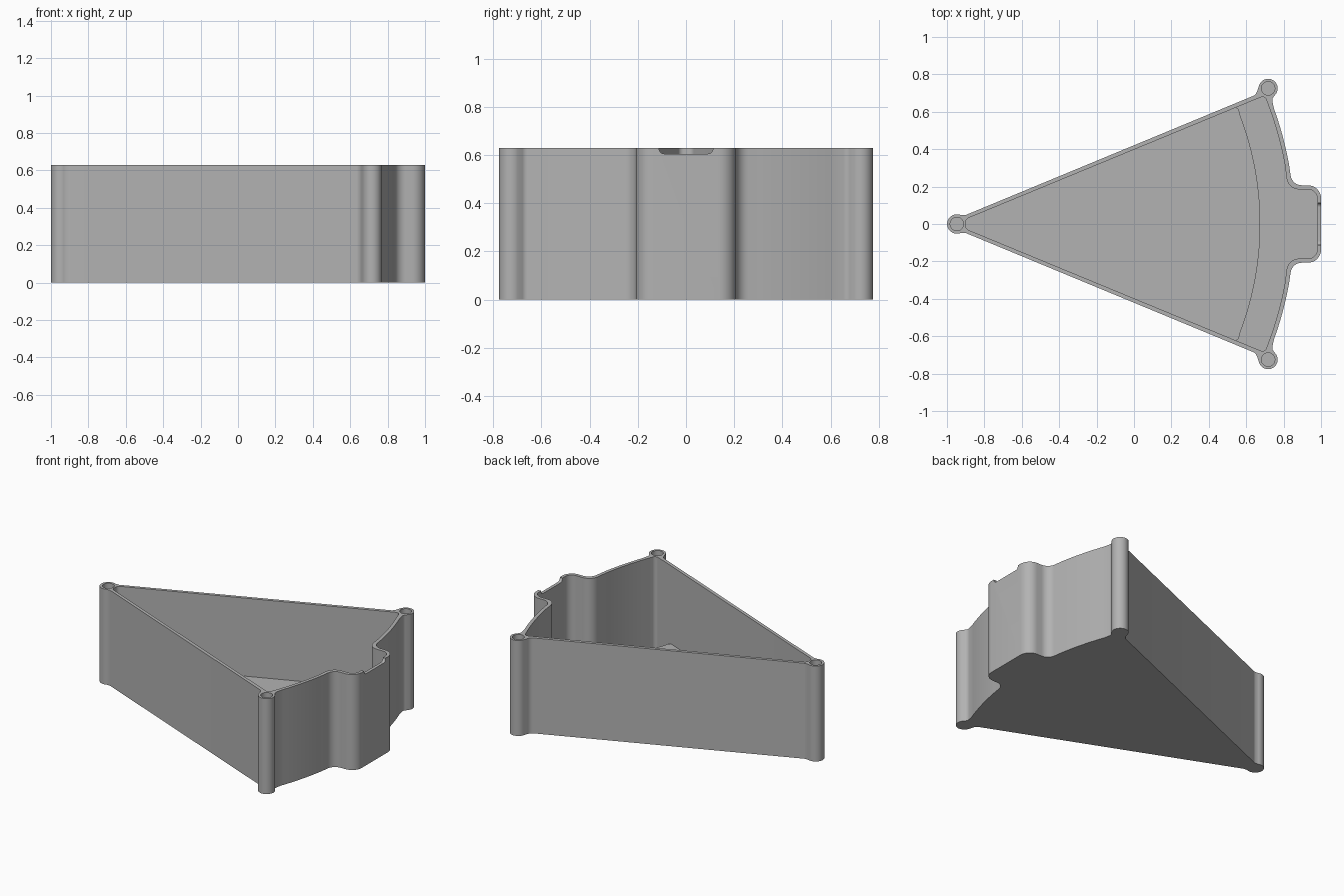
import bpy, bmesh
from math import cos, sin, tan, radians
from mathutils import Vector, Matrix

cube = bpy.data.objects.get("Cube")
if cube:
    bpy.data.objects.remove(cube)

HEIGHT = 0.63
APEX = (-0.947, 0)
CORNER = (0.717, 0.725)

grey = bpy.data.materials.new("plain grey")
grey.use_nodes = True
grey.diffuse_color = (0.45, 0.45, 0.45, 1)
grey.node_tree.nodes["Principled BSDF"].inputs["Base Color"].default_value = (0.45, 0.45, 0.45, 1)


def arc(centre, r, start, end, steps):
    """Sharp points along a circular arc, angles in degrees."""
    pts = []
    for i in range(steps + 1):
        a = radians(start + (end - start) * i / steps)
        pts.append((centre[0] + r * cos(a), centre[1] + r * sin(a), 0))
    return pts


def mirrored(half):
    return half + [(x, -y, r) for x, y, r in reversed(half)]


def fillet(points, steps=8):
    """Round each (x, y, radius) corner of a closed outline."""
    out = []
    for i, (x, y, r) in enumerate(points):
        p = Vector((x, y))
        if r == 0:
            out.append(p)
            continue
        a = Vector(points[i - 1][:2]) - p
        b = Vector(points[(i + 1) % len(points)][:2]) - p
        reach = min(r / tan(a.angle(b) / 2), 0.48 * a.length, 0.48 * b.length)
        p0, p1 = p + a.normalized() * reach, p + b.normalized() * reach
        radius = reach * tan(a.angle(b) / 2)
        mid = a.normalized() + b.normalized()
        centre = p + mid.normalized() * (reach ** 2 + radius ** 2) ** 0.5
        u, v = p0 - centre, p1 - centre
        sweep = u.angle(v)
        for k in range(steps + 1):
            t = k / steps
            out.append(centre + (u * sin((1 - t) * sweep) + v * sin(t * sweep)) / sin(sweep))
    return out


def prism(name, outline, low, high, matrix=None):
    bm = bmesh.new()
    face = bm.faces.new([bm.verts.new((p[0], p[1], low)) for p in outline])
    top = bmesh.ops.extrude_face_region(bm, geom=[face])["geom"]
    bmesh.ops.translate(bm, vec=(0, 0, high - low),
                        verts=[g for g in top if isinstance(g, bmesh.types.BMVert)])
    if matrix:
        bm.transform(matrix)
    bmesh.ops.recalc_face_normals(bm, faces=bm.faces)
    mesh = bpy.data.meshes.new(name)
    bm.to_mesh(mesh)
    bm.free()
    obj = bpy.data.objects.new(name, mesh)
    bpy.context.collection.objects.link(obj)
    mesh.materials.append(grey)
    return obj


def select(obj):
    bpy.ops.object.select_all(action="DESELECT")
    obj.select_set(True)
    bpy.context.view_layer.objects.active = obj


def cut(obj, cutter):
    cutter.hide_render = True
    mod = obj.modifiers.new("cut", "BOOLEAN")
    mod.operation = "DIFFERENCE"
    mod.solver = "EXACT"
    mod.object = cutter
    select(obj)
    bpy.ops.object.modifier_apply(modifier=mod.name)
    bpy.data.objects.remove(cutter)


def side_y(x, base):
    """Straight side wall of the wedge."""
    return base + 0.413 * (x + 0.9)


# Outer body: tab, curved end, corner posts, straight sides, apex post
outer = [(1, 0.207, 0.07), (0.845, 0.207, 0.06)]
outer += arc(APEX, 1.804, 10, 20, 14)
outer += [(0.737, 0.668, 0.03)]
outer += arc(CORNER, 0.051, -30, 160, 20)
outer += [(0.652, side_y(0.652, 0.05), 0.04), (-0.9, 0.048, 0.03)]
outer += arc(APEX, 0.052, 65, 174, 12)
tray = prism("tray", fillet(mirrored(outer)), 0, HEIGHT)

# Hollow interior
inner = [(0.98, 0.185, 0.05), (0.823, 0.185, 0.08)]
inner += arc(APEX, 1.782, 10, 21, 14)
inner += [(0.70, side_y(0.70, 0.026), 0.03), (-0.9, 0.026, 0.025)]
cut(tray, prism("cavity", fillet(mirrored(inner)), 0.02, 1))

# Screw holes in the three posts
for x, y in (APEX, CORNER, (CORNER[0], -CORNER[1])):
    cut(tray, prism("hole", [p[:2] for p in arc((x, y), 0.036, 0, 348.75, 31)], 0.1, 1))

# Shallow notch in the rim of the tab
notch = [(-0.112, 0.605, 0.022), (0.112, 0.605, 0.022), (0.112, 0.7, 0), (-0.112, 0.7, 0)]
to_yz = Matrix(((0, 0, 1, 0), (1, 0, 0, 0), (0, 1, 0, 0), (0, 0, 0, 1)))
cut(tray, prism("notch", fillet(notch), 0.93, 1.1, to_yz))

# Raised floor with a curved front edge
floor = arc(APEX, 1.622, 1, 21, 20)
floor += [(0.557, side_y(0.557, 0.028), 0.025), (-0.905, 0.026, 0)]
raised_floor = prism("raised_floor", fillet(mirrored(floor)), 0.01, 0.115)

for obj in (tray, raised_floor):
    select(obj)
    bpy.ops.object.shade_smooth_by_angle(angle=radians(30))
